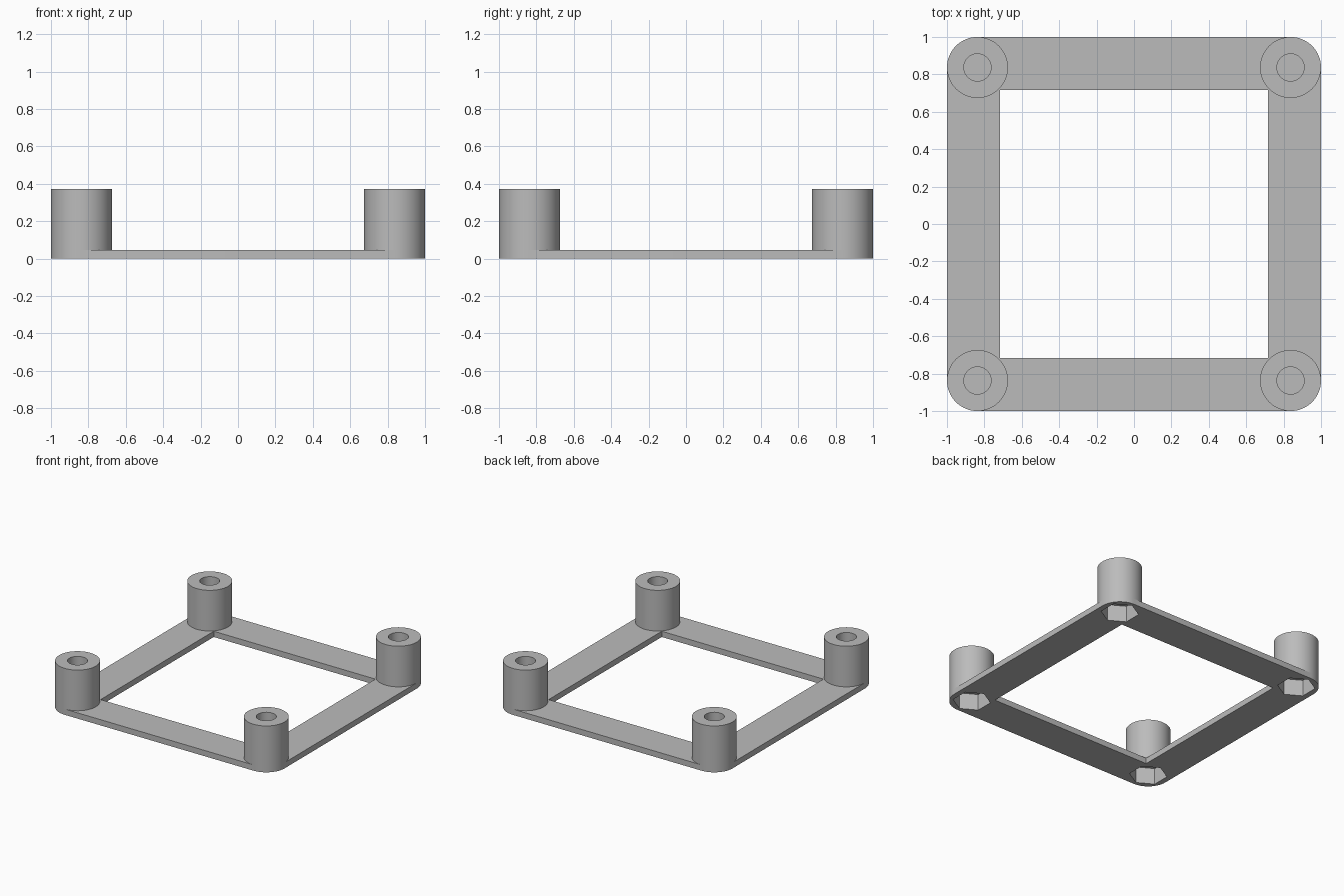
import bpy, bmesh, math

if "Cube" in bpy.data.objects:
    bpy.data.objects.remove(bpy.data.objects["Cube"], do_unlink=True)

POST = 0.837       # post centre offset
R_POST = 0.163     # post radius
R_BORE = 0.073     # screw bore radius
R_NUT = 0.138      # hex pocket corner radius
INNER = 0.717      # half width of the central opening
BASE, TOP = 0.046, 0.372
POCKET, FLOOR = 0.13, 0.145
SIDES = 64

grey = bpy.data.materials.new("plain grey")
grey.use_nodes = True
colour = (0.5, 0.5, 0.5, 1)
grey.diffuse_color = colour
grey.node_tree.nodes["Principled BSDF"].inputs["Base Color"].default_value = colour


def prism(name, outline, z0, z1):
    """Extrude a closed outline from z0 to z1."""
    bm = bmesh.new()
    face = bm.faces.new([bm.verts.new((x, y, z0)) for x, y in outline])
    ext = bmesh.ops.extrude_face_region(bm, geom=[face])
    for v in ext["geom"]:
        if isinstance(v, bmesh.types.BMVert):
            v.co.z = z1
    bmesh.ops.recalc_face_normals(bm, faces=bm.faces)
    mesh = bpy.data.meshes.new(name)
    bm.to_mesh(mesh)
    bm.free()
    mesh.materials.append(grey)
    ob = bpy.data.objects.new(name, mesh)
    bpy.context.collection.objects.link(ob)
    return ob


def ring(cx, cy, r, n, start=0.0):
    return [(cx + r * math.cos(start + math.tau * i / n),
             cy + r * math.sin(start + math.tau * i / n)) for i in range(n)]


def activate(ob):
    bpy.ops.object.select_all(action="DESELECT")
    ob.select_set(True)
    bpy.context.view_layer.objects.active = ob


def cut(ob, cutter):
    mod = ob.modifiers.new("cut", "BOOLEAN")
    mod.operation, mod.solver, mod.object = "DIFFERENCE", "EXACT", cutter
    activate(ob)
    bpy.ops.object.modifier_apply(modifier=mod.name)


# Base plate: rounded square with a square opening
quarter = SIDES // 4
outline = []
for k, (sx, sy) in enumerate([(1, 1), (-1, 1), (-1, -1), (1, -1)]):
    for i in range(quarter + 1):
        a = math.pi / 2 * (k + i / quarter)
        outline.append((sx * POST + R_POST * math.cos(a), sy * POST + R_POST * math.sin(a)))
frame = prism("base_frame", outline, 0, BASE)
opening = prism("opening_cutter", [(-INNER, -INNER), (INNER, -INNER), (INNER, INNER), (-INNER, INNER)], -0.1, 0.2)
cutters = [opening]
cut(frame, opening)

# Corner posts: blind screw bore from above, hex nut pocket from below
posts = []
for sx, sy, name in [(-1, -1, "front_right"), (1, -1, "front_left"),
                     (-1, 1, "back_right"), (1, 1, "back_left")]:
    cx, cy = sx * POST, sy * POST
    post = prism(name + "_post", ring(cx, cy, R_POST, SIDES), BASE, TOP)
    bore = prism(name + "_bore_cutter", ring(cx, cy, R_BORE, SIDES // 2), FLOOR, TOP + 0.1)
    nut = prism(name + "_nut_cutter", ring(cx, cy, R_NUT, 6, math.pi / 6), -0.1, POCKET)
    cut(post, bore)
    cut(post, nut)
    cut(frame, nut)
    cutters += [bore, nut]
    posts.append(post)

for c in cutters:
    bpy.data.objects.remove(c, do_unlink=True)

for ob in [frame] + posts:
    activate(ob)
    bpy.ops.object.shade_smooth_by_angle(angle=math.radians(30))
